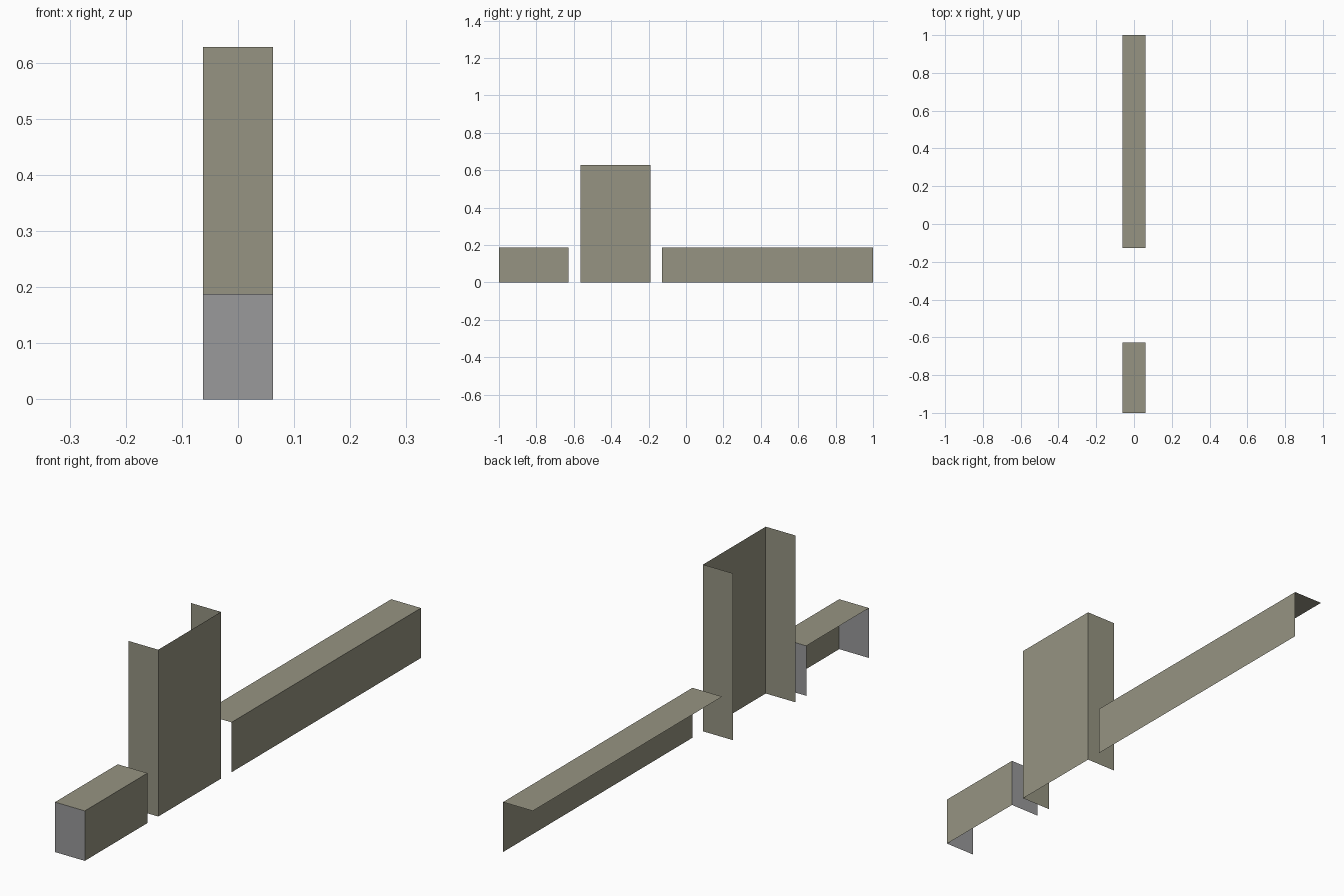
import bpy, bmesh

if "Cube" in bpy.data.objects:
    bpy.data.objects.remove(bpy.data.objects["Cube"])

W = 0.062  # half width


def material(name, rgb):
    m = bpy.data.materials.new(name)
    m.diffuse_color = (*rgb, 1.0)
    m.use_nodes = True
    m.node_tree.nodes["Principled BSDF"].inputs["Base Color"].default_value = m.diffuse_color
    return m


OLIVE = material("olive grey", (0.305, 0.296, 0.223))
GREY = material("neutral grey", (0.319, 0.319, 0.325))


def open_box(name, y0, y1, height, keep, ends=0):
    """Box shell keeping only the faces whose outward direction is in keep."""
    bm = bmesh.new()
    bmesh.ops.create_cube(bm, size=1)
    for v in bm.verts:
        v.co = (v.co.x * 2 * W, (y0 + y1) / 2 + v.co.y * (y1 - y0), (v.co.z + 0.5) * height)
    bm.normal_update()
    drop = []
    for f in bm.faces:
        axis = max(range(3), key=lambda i: abs(f.normal[i]))
        side = ("+" if f.normal[axis] > 0 else "-") + "xyz"[axis]
        if side not in keep:
            drop.append(f)
        f.material_index = ends if axis == 1 else 0
    bmesh.ops.delete(bm, geom=drop, context='FACES')
    mesh = bpy.data.meshes.new(name)
    bm.to_mesh(mesh)
    bm.free()
    mesh.materials.append(OLIVE)
    if ends:
        mesh.materials.append(GREY)
    obj = bpy.data.objects.new(name, mesh)
    bpy.context.collection.objects.link(obj)


# short front block with grey ends, open on the left and below
open_box("short_block", -1.0, -0.627, 0.188, ("+x", "-y", "+y", "+z"), ends=1)
# tall channel, open at the left, top and bottom
open_box("tall_channel", -0.563, -0.19, 0.628, ("+x", "-y", "+y"))
# long rail: only a top and a right side
open_box("long_rail", -0.127, 1.0, 0.188, ("+x", "+z"))
